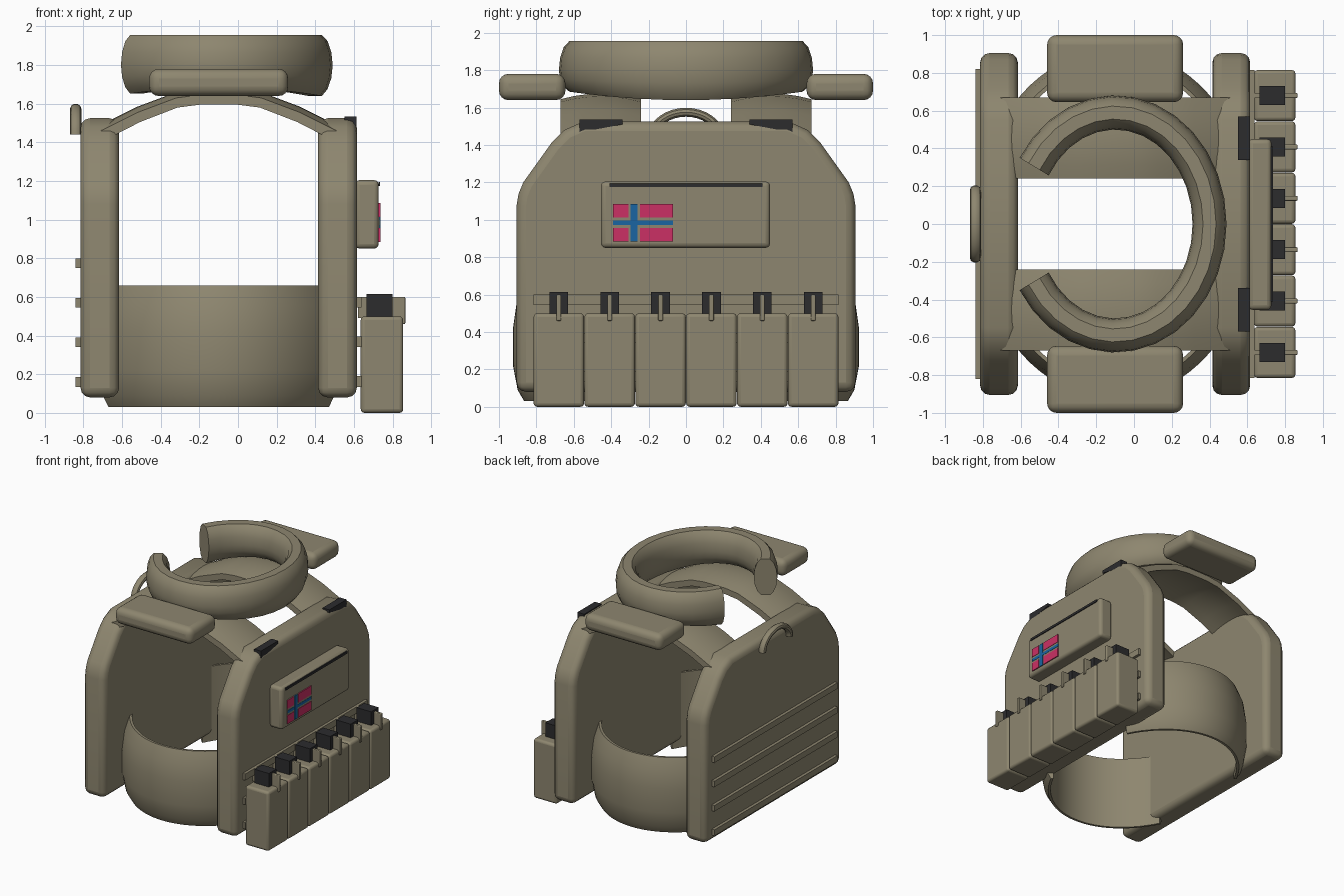
import bpy, bmesh
from math import sin, cos, pi, radians
from mathutils import Vector

cube = bpy.data.objects.get("Cube")
if cube:
    bpy.data.objects.remove(cube, do_unlink=True)


def material(name, rgb):
    m = bpy.data.materials.new(name)
    m.use_nodes = True
    m.diffuse_color = (*rgb, 1)
    bsdf = m.node_tree.nodes["Principled BSDF"]
    bsdf.inputs["Base Color"].default_value = (*rgb, 1)
    bsdf.inputs["Roughness"].default_value = 0.8
    return m


TAN = material("khaki fabric", (0.27, 0.24, 0.16))
DARK = material("black plastic", (0.025, 0.025, 0.027))
RED = material("patch red", (0.60, 0.03, 0.13))
BLUE = material("patch blue", (0.01, 0.13, 0.36))


def finish(name, bm, mat, bevel=0.0, segments=3, limit=50):
    bmesh.ops.recalc_face_normals(bm, faces=bm.faces)
    mesh = bpy.data.meshes.new(name)
    bm.to_mesh(mesh)
    bm.free()
    mesh.materials.append(mat)
    ob = bpy.data.objects.new(name, mesh)
    bpy.context.collection.objects.link(ob)
    if bevel:
        mod = ob.modifiers.new("Bevel", "BEVEL")
        mod.width, mod.segments = bevel, segments
        mod.limit_method, mod.angle_limit = "ANGLE", radians(limit)
    bpy.ops.object.select_all(action="DESELECT")
    ob.select_set(True)
    bpy.context.view_layer.objects.active = ob
    bpy.ops.object.shade_smooth_by_angle(angle=radians(35))
    return ob


def box(name, x, y, z, mat=TAN, bevel=0.0, segments=3):
    """Box from (low, high) ranges on each axis."""
    bm = bmesh.new()
    bmesh.ops.create_cube(bm, size=1)
    for v in bm.verts:
        v.co = [(lo + hi) / 2 + c * (hi - lo) for c, (lo, hi) in zip(v.co, (x, y, z))]
    return finish(name, bm, mat, bevel, segments)


def prism(name, outline, x, mat=TAN, bevel=0.0):
    """Extrude a (y, z) outline along x."""
    bm = bmesh.new()
    face = bm.faces.new([bm.verts.new((x[0], y, z)) for y, z in outline])
    new = bmesh.ops.extrude_face_region(bm, geom=[face])["geom"]
    moved = [v for v in new if isinstance(v, bmesh.types.BMVert)]
    bmesh.ops.translate(bm, verts=moved, vec=(x[1] - x[0], 0, 0))
    return finish(name, bm, mat, bevel)


def loft(name, rings, mat=TAN, bevel=0.0):
    """Skin closed cross-sections and cap both ends."""
    bm = bmesh.new()
    rows = [[bm.verts.new(p) for p in ring] for ring in rings]
    n = len(rows[0])
    for a, b in zip(rows, rows[1:]):
        for i in range(n):
            j = (i + 1) % n
            bm.faces.new((a[i], a[j], b[j], b[i]))
    bm.faces.new(rows[0])
    bm.faces.new(rows[-1])
    return finish(name, bm, mat, bevel)


def span(a, b, n):
    return [a + (b - a) * i / n for i in range(n + 1)]


CX = -0.1  # middle of the wearer's body

# Front and back armour panels
half = [(0.905, 0.08), (0.905, 1.08), (0.895, 1.14), (0.87, 1.2),
        (0.72, 1.41), (0.65, 1.48), (0.55, 1.525)]
panel = half + [(-y, z) for y, z in reversed(half)]
prism("front_panel", panel, (0.415, 0.615), bevel=0.05)
prism("back_panel", panel, (-0.815, -0.615), bevel=0.05)

# Waist bands, bulging outward between the panels
band = [(-0.06, 0.03), (-0.025, 0.09), (0, 0.22), (0, 0.42),
        (-0.02, 0.56), (-0.06, 0.66), (-0.08, 0.66), (-0.08, 0.03)]
for side, s in (("left", 1), ("right", -1)):
    loft(f"waist_band_{side}",
         [[(CX + (0.74 + r) * cos(a), s * (0.925 + r) * sin(a), z) for r, z in band]
          for a in span(radians(33), radians(147), 28)])

# Open collar ring with an upright oval section
collar = []
for a in span(radians(-149), radians(149), 26):
    ring = []
    lift = 0.045 * sin(a) ** 2
    for k in range(16):
        t = 2 * pi * k / 16
        r = 0.09 * cos(t)
        z = 1.8 + max(-0.16, min(0.155, 0.175 * sin(t)))
        if z < 1.8:
            z += lift * (1.8 - z) / 0.16
        ring.append((CX + (0.50 + r) * cos(a), (0.59 + r) * sin(a), z))
    collar.append(ring)
loft("collar", collar)

# Shoulder straps and pads
arch = [(-0.62, 1.46), (-0.42, 1.56), (-0.22, 1.635), (-0.1, 1.65),
        (0.1, 1.65), (0.22, 1.635), (0.42, 1.56), (0.62, 1.46)]
for side, s in (("left", 1), ("right", -1)):
    rings = []
    for x, z in arch:
        ys = span(0.24, 0.67, 6)
        sag = [0.03 * ((y - 0.455) / 0.215) ** 2 for y in ys]
        top = [(CX + x, s * y, z + 0.025 - d) for y, d in zip(ys, sag)]
        low = [(CX + x * 0.97, s * y, z - 0.025 - d) for y, d in zip(ys, sag)]
        rings.append(top + low[::-1])
    loft(f"shoulder_strap_{side}", rings)
    box(f"shoulder_pad_{side}", (-0.46, 0.26), sorted((s * 0.645, s * 1.0)),
        (1.64, 1.78), bevel=0.05, segments=4)
    # Strap buckle on the top edge of the front panel
    prism(f"buckle_{side}", [(s * 0.34, 1.535), (s * 0.34, 1.51), (s * 0.5, 1.48),
                             (s * 0.57, 1.465), (s * 0.57, 1.535)],
          (0.55, 0.613), DARK)

# Drag handle on the back
loft("drag_handle",
     [[(-0.84 + 0.029 * cos(t), (0.18 + 0.025 * sin(t)) * cos(a),
        1.44 + (0.135 + 0.025 * sin(t)) * sin(a))
       for t in span(0, 2 * pi * 9 / 10, 9)]
      for a in span(0, pi, 16)])

# Webbing rows
for i, z in enumerate((0.16, 0.365, 0.57, 0.775)):
    box(f"back_webbing_{i + 1}", (-0.84, -0.80), (-0.82, 0.82), (z - 0.025, z + 0.025))
    if i < 3:
        box(f"front_webbing_{i + 1}", (0.60, 0.638), (-0.815, 0.815), (z - 0.025, z + 0.03))

# Row of magazine pouches
for i in range(6):
    y = (i - 2.5) * 0.272
    n = i + 1
    box(f"pouch_{n}", (0.635, 0.855), (y - 0.135, y + 0.135), (0, 0.5), bevel=0.02)
    box(f"magazine_{n}", (0.665, 0.80), (y - 0.05, y + 0.05), (0.45, 0.615), DARK)
    box(f"pouch_strap_{n}", (0.795, 0.866), (y - 0.013, y + 0.013), (0.46, 0.6), bevel=0.006)
    box(f"pouch_loop_{n}", (0.62, 0.67), (y - 0.013, y + 0.013), (0.49, 0.6))

# Chest pouch with zip
box("chest_pouch", (0.605, 0.728), (-0.455, 0.45), (0.85, 1.205), bevel=0.025)
box("chest_zip", (0.726, 0.735), (-0.41, 0.41), (1.175, 1.195), DARK)

# Cross patch: four red fields, fabric gaps, blue cross
for i, y in enumerate(((-0.39, -0.307), (-0.247, -0.07))):
    for j, z in enumerate(((0.885, 0.957), (1.013, 1.085))):
        box(f"patch_field_{i + 1}_{j + 1}", (0.727, 0.7365), y, z, RED)
box("patch_base", (0.726, 0.7335), (-0.39, -0.07), (0.885, 1.085))
box("patch_cross_upright", (0.727, 0.7365), (-0.296, -0.258), (0.885, 1.085), BLUE)
box("patch_cross_bar", (0.727, 0.736), (-0.39, -0.07), (0.973, 0.997), BLUE)
